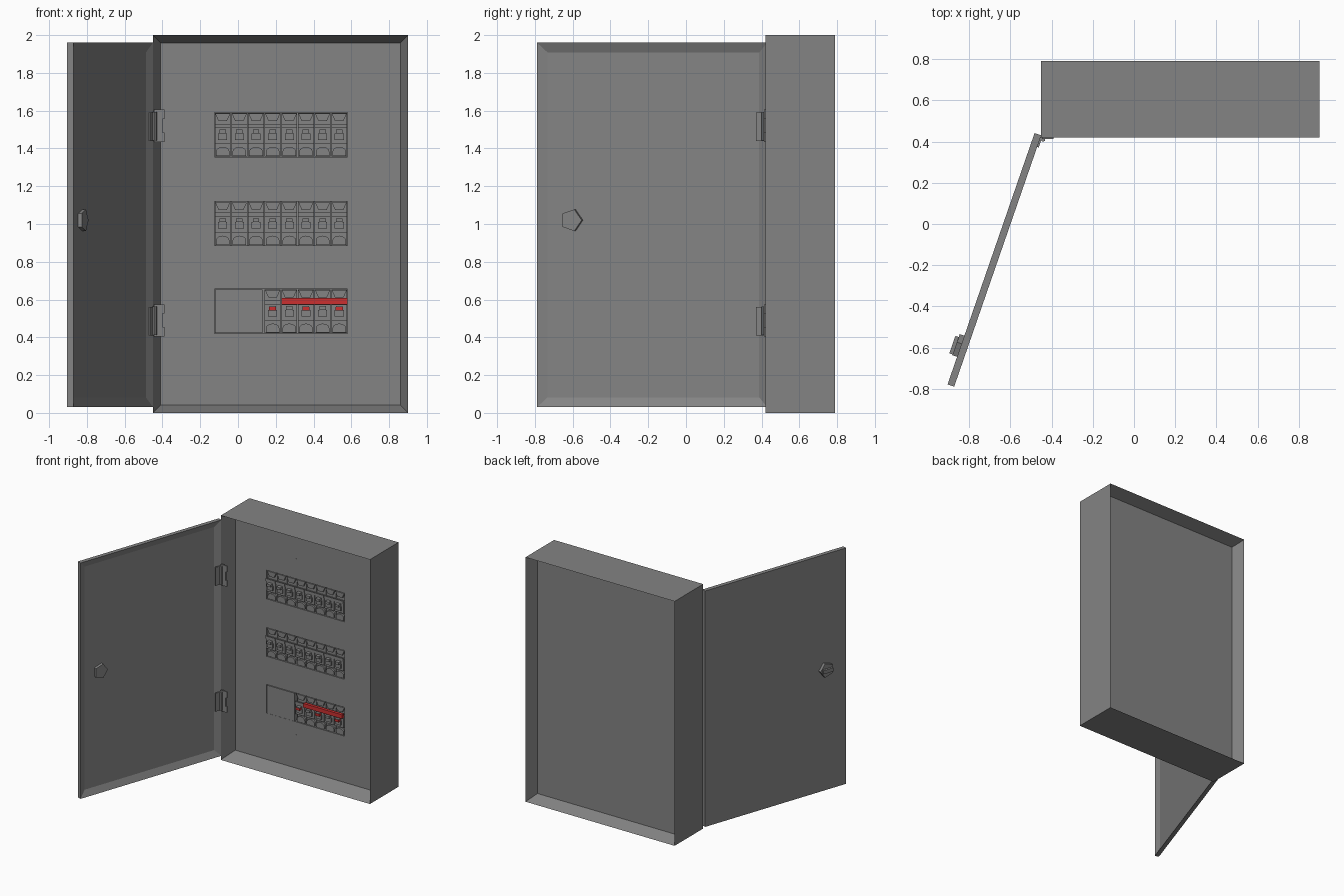
import bpy, bmesh, math
from mathutils import Matrix, Vector

if "Cube" in bpy.data.objects:
    bpy.data.objects.remove(bpy.data.objects["Cube"], do_unlink=True)


def material(name, rgb):
    m = bpy.data.materials.new(name)
    m.use_nodes = True
    m.diffuse_color = (*rgb, 1)
    m.node_tree.nodes["Principled BSDF"].inputs["Base Color"].default_value = (*rgb, 1)
    return m


GREY = material("grey_enamel", (0.23, 0.23, 0.23))
RED = material("red_plastic", (0.6, 0.03, 0.03))


def finish(bm, name, mat=GREY, matrix=None):
    bmesh.ops.recalc_face_normals(bm, faces=bm.faces)
    mesh = bpy.data.meshes.new(name)
    bm.to_mesh(mesh)
    bm.free()
    mesh.materials.append(mat)
    obj = bpy.data.objects.new(name, mesh)
    bpy.context.collection.objects.link(obj)
    if matrix:
        obj.matrix_world = matrix
    return obj


def add_box(bm, lo, hi):
    lo, hi = Vector(lo), Vector(hi)
    size = hi - lo
    mat = Matrix.Translation((lo + hi) / 2) @ Matrix.Diagonal((*size, 1))
    bmesh.ops.create_cube(bm, size=1, matrix=mat)


def add_prism(bm, outline, y0, y1):
    """Extrude an x-z outline from y0 to y1."""
    face = bm.faces.new([bm.verts.new((x, y0, z)) for x, z in outline])
    out = bmesh.ops.extrude_face_region(bm, geom=[face])
    verts = [g for g in out["geom"] if isinstance(g, bmesh.types.BMVert)]
    bmesh.ops.translate(bm, verts=verts, vec=(0, y1 - y0, 0))


def add_cylinder(bm, centre, radius, depth, sides, axis="Z"):
    turn = Matrix.Rotation(math.pi / 2, 4, "Y") if axis == "X" else Matrix()
    bmesh.ops.create_cone(bm, cap_ends=True, segments=sides, radius1=radius, radius2=radius,
                          depth=depth, matrix=Matrix.Translation(centre) @ turn)


def sink(bm, normal, border, depth):
    """Inset the face that looks along normal and push it inwards."""
    normal = Vector(normal)
    bm.normal_update()
    face = max((f for f in bm.faces if f.normal.dot(normal) > 0.9),
               key=lambda f: f.calc_area())
    bmesh.ops.inset_individual(bm, faces=[face], thickness=border)
    bmesh.ops.translate(bm, verts=face.verts, vec=-normal * depth)


# Cabinet body with a recessed front panel and back
PANEL = 0.55
bm = bmesh.new()
add_box(bm, (-0.45, 0.42, 0), (0.9, 0.79, 2))
sink(bm, (0, -1, 0), 0.058, PANEL - 0.42)
sink(bm, (0, 1, 0), 0.055, 0.1)
cabinet = finish(bm, "cabinet")

# Windows for the breaker rows
ROWS = {"upper": 1.355, "middle": 0.885, "lower": 0.42}
LEFT, RIGHT, HEIGHT = -0.125, 0.58, 0.235
bm = bmesh.new()
for z in ROWS.values():
    add_box(bm, (LEFT, PANEL - 0.05, z), (RIGHT, PANEL + 0.04, z + HEIGHT))
cutter = finish(bm, "window_cutter")
cutter.hide_render = True
cut = cabinet.modifiers.new("windows", "BOOLEAN")
cut.object = cutter
cut.solver = "EXACT"
bpy.context.view_layer.objects.active = cabinet
bpy.ops.object.modifier_apply(modifier=cut.name)
bpy.data.objects.remove(cutter, do_unlink=True)

# Breakers
PITCH = (RIGHT - LEFT) / 8


def add_breaker(bm, x, z):
    half = PITCH / 2 - 0.002
    # Rear body
    add_box(bm, (x - half, PANEL + 0.015, z + 0.002), (x + half, PANEL + 0.039, z + HEIGHT - 0.002))
    # Lower terminal cover with a round top
    arch = [(x + 0.036 * math.cos(a), z + 0.028 + 0.025 * math.sin(a))
            for a in [math.pi * i / 6 for i in range(7)]]
    add_prism(bm, [(x - 0.036, z + 0.005), (x + 0.036, z + 0.005)] + arch, PANEL, PANEL + 0.016)
    # Nose, shoulder and lever
    add_box(bm, (x - half, PANEL - 0.01, z + 0.07), (x + half, PANEL + 0.016, z + 0.165))
    add_box(bm, (x - half, PANEL - 0.018, z + 0.152), (x + half, PANEL - 0.009, z + 0.175))
    add_box(bm, (x - 0.024, PANEL - 0.022, z + 0.09), (x + 0.024, PANEL - 0.009, z + 0.125))
    add_box(bm, (x - 0.017, PANEL - 0.04, z + 0.125), (x + 0.017, PANEL - 0.009, z + 0.145))
    # Upper terminal funnel
    top, low = z + HEIGHT - 0.005, z + 0.19
    add_prism(bm, [(x - 0.04, top), (x + 0.04, top), (x + 0.022, low), (x - 0.022, low)],
              PANEL, PANEL + 0.016)


for row, z in ROWS.items():
    bm = bmesh.new()
    for i in range(3 if row == "lower" else 0, 8):
        add_breaker(bm, LEFT + PITCH * (i + 0.5), z)
    finish(bm, row + "_breakers")

# Blank cover, red link bar and red levers of the lower row
z = ROWS["lower"]
bm = bmesh.new()
add_box(bm, (LEFT + 0.003, PANEL - 0.004, z + 0.003), (LEFT + 3 * PITCH - 0.01, PANEL + 0.039, z + HEIGHT - 0.003))
finish(bm, "blank_cover")
bm = bmesh.new()
add_box(bm, (0.23, PANEL - 0.035, z + 0.155), (RIGHT, PANEL - 0.01, z + 0.188))
finish(bm, "link_bar", RED)
bm = bmesh.new()
for i in (3, 5, 7):
    x = LEFT + PITCH * (i + 0.5)
    add_box(bm, (x - 0.019, PANEL - 0.043, z + 0.122), (x + 0.019, PANEL - 0.02, z + 0.14))
finish(bm, "red_levers", RED)

# Triangular panel locks
bm = bmesh.new()
for z in (1.75, 0.31):
    add_prism(bm, [(0.133, z), (0.16, z - 0.012), (0.16, z + 0.014)], PANEL - 0.006, PANEL)
finish(bm, "panel_locks")

# Open door, built along -y from its hinge edge and then swung out
swing = Matrix.Translation((-0.45, 0.43, 0)) @ Matrix.Rotation(math.radians(-19.1), 4, "Z")
bm = bmesh.new()
add_box(bm, (-0.034, -1.29, 0.03), (0, 0, 1.96))
sink(bm, (1, 0, 0), 0.074, 0.022)
finish(bm, "door", GREY, swing)

# Door lock: inner nut, outer collar and turning grip
bm = bmesh.new()
add_cylinder(bm, (-0.012, -1.1, 1.02), 0.06, 0.022, 5, "X")
add_cylinder(bm, (-0.045, -1.1, 1.02), 0.06, 0.026, 5, "X")
add_box(bm, (-0.075, -1.145, 1.005), (-0.055, -1.055, 1.035))
finish(bm, "door_lock", GREY, swing)

# Hinges: door leaf, frame leaf and barrel
for name, z in (("upper", 1.435), ("lower", 0.405)):
    bm = bmesh.new()
    add_box(bm, (-0.002, -0.06, z + 0.005), (0.008, -0.008, z + 0.155))
    finish(bm, name + "_hinge_door_leaf", GREY, swing)
    bm = bmesh.new()
    for lo, hi in ((0, 0.05), (0.12, 0.17)):
        add_box(bm, (-0.445, 0.412, z + lo), (-0.39, 0.424, z + hi))
    add_box(bm, (-0.43, 0.412, z + 0.05), (-0.4, 0.424, z + 0.12))
    add_cylinder(bm, (-0.441, 0.41, z + 0.083), 0.011, 0.15, 8)
    finish(bm, name + "_hinge_frame_leaf")
